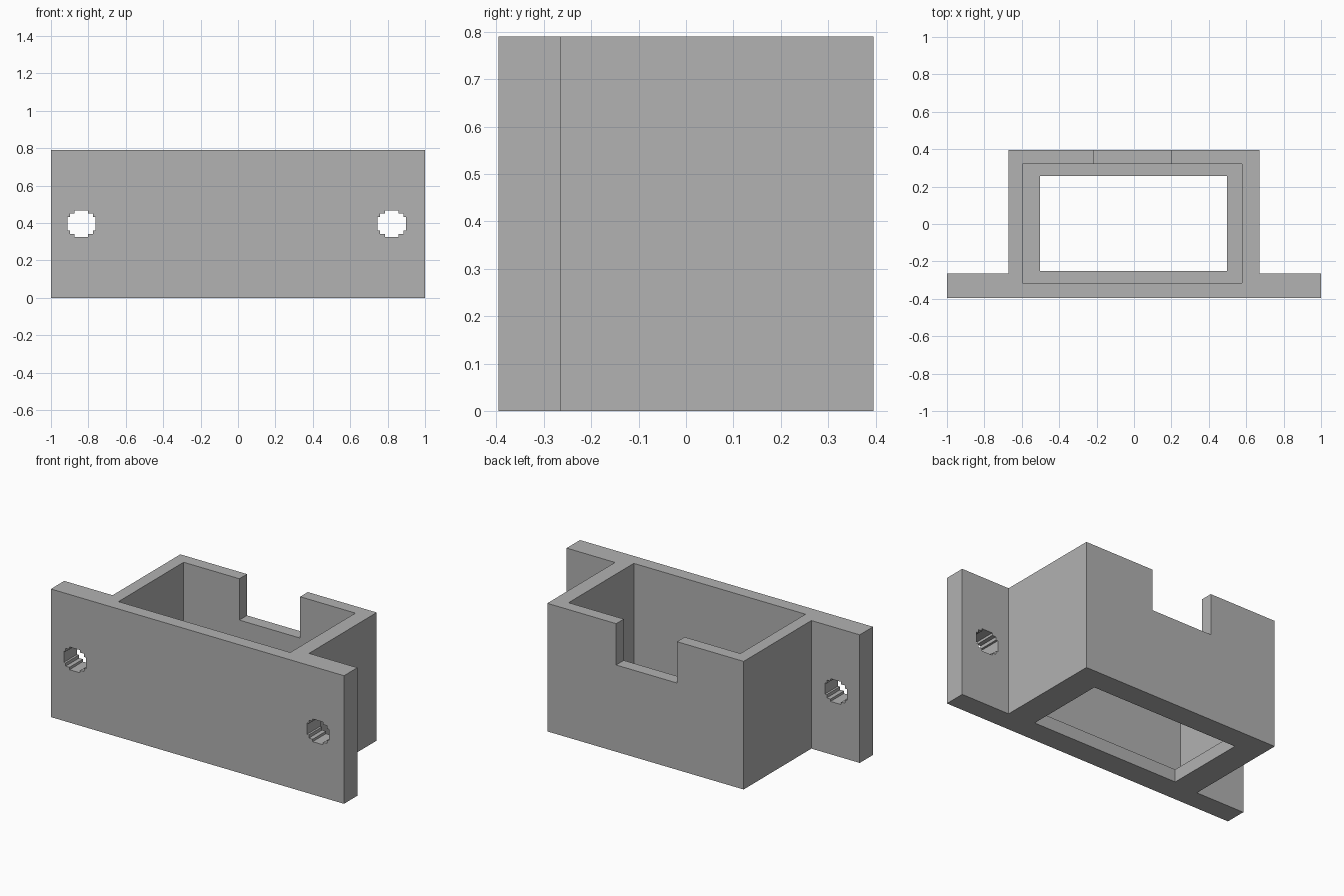
import bpy
import bmesh

if "Cube" in bpy.data.objects:
    bpy.data.objects.remove(bpy.data.objects["Cube"], do_unlink=True)

GREY = (0.445, 0.445, 0.445, 1)
grey = bpy.data.materials.new("plain grey")
grey.use_nodes = True
grey.diffuse_color = GREY
grey.node_tree.nodes["Principled BSDF"].inputs["Base Color"].default_value = GREY

H = 0.79           # overall height
BACK = 0.395       # half depth
FLANGE = -0.265    # rear face of the mounting flange


def prism(name, outline, offset):
    """Extrude a closed outline of 3D points along offset."""
    bm = bmesh.new()
    face = bm.faces.new([bm.verts.new(p) for p in outline])
    moved = bmesh.ops.extrude_face_region(bm, geom=[face])["geom"]
    bmesh.ops.translate(bm, vec=offset,
                        verts=[v for v in moved if isinstance(v, bmesh.types.BMVert)])
    bmesh.ops.recalc_face_normals(bm, faces=bm.faces)
    mesh = bpy.data.meshes.new(name)
    bm.to_mesh(mesh)
    bm.free()
    mesh.materials.append(grey)
    obj = bpy.data.objects.new(name, mesh)
    bpy.context.collection.objects.link(obj)
    return obj


def block(name, x0, x1, y0, y1, z0, z1):
    return prism(name, [(x0, y0, z0), (x1, y0, z0), (x1, y1, z0), (x0, y1, z0)],
                 (0, 0, z1 - z0))


def cut(target, cutter):
    """Subtract the cutter, then discard it."""
    cutter.hide_render = True
    mod = target.modifiers.new("cut", "BOOLEAN")
    mod.operation = "DIFFERENCE"
    mod.solver = "EXACT"
    mod.object = cutter
    bpy.context.view_layer.objects.active = target
    bpy.ops.object.modifier_apply(modifier=mod.name)
    bpy.data.objects.remove(cutter, do_unlink=True)


# Body: box with a wide flange along the front
half = [(1, -BACK), (1, FLANGE), (0.67, FLANGE), (0.67, BACK)]
outline = half + [(-x, y) for x, y in reversed(half)]
body = prism("flanged_box", [(x, y, 0) for x, y in outline], (0, 0, H))

# Cavity, floor opening and cable notch in the back wall
cut(body, block("cavity_cutter", -0.595, 0.577, -0.315, 0.32, 0.078, H + 0.1))
cut(body, block("floor_cutter", -0.503, 0.497, -0.25, 0.256, -0.1, 0.2))
cut(body, block("notch_cutter", -0.215, 0.2, 0.2, 0.5, 0.535, H + 0.1))

# Screw holes with a stepped round outline
quarter = [(0.075, 0.035), (0.062, 0.035), (0.062, 0.055), (0.036, 0.055), (0.036, 0.07)]
right_side = [(x, -z) for x, z in reversed(quarter)] + quarter
stepped = right_side + [(-x, z) for x, z in reversed(right_side)]
for cx in (-0.837, 0.822):
    cut(body, prism("hole_cutter", [(cx + x, -0.5, 0.396 + z) for x, z in stepped],
                    (0, 0.35, 0)))
